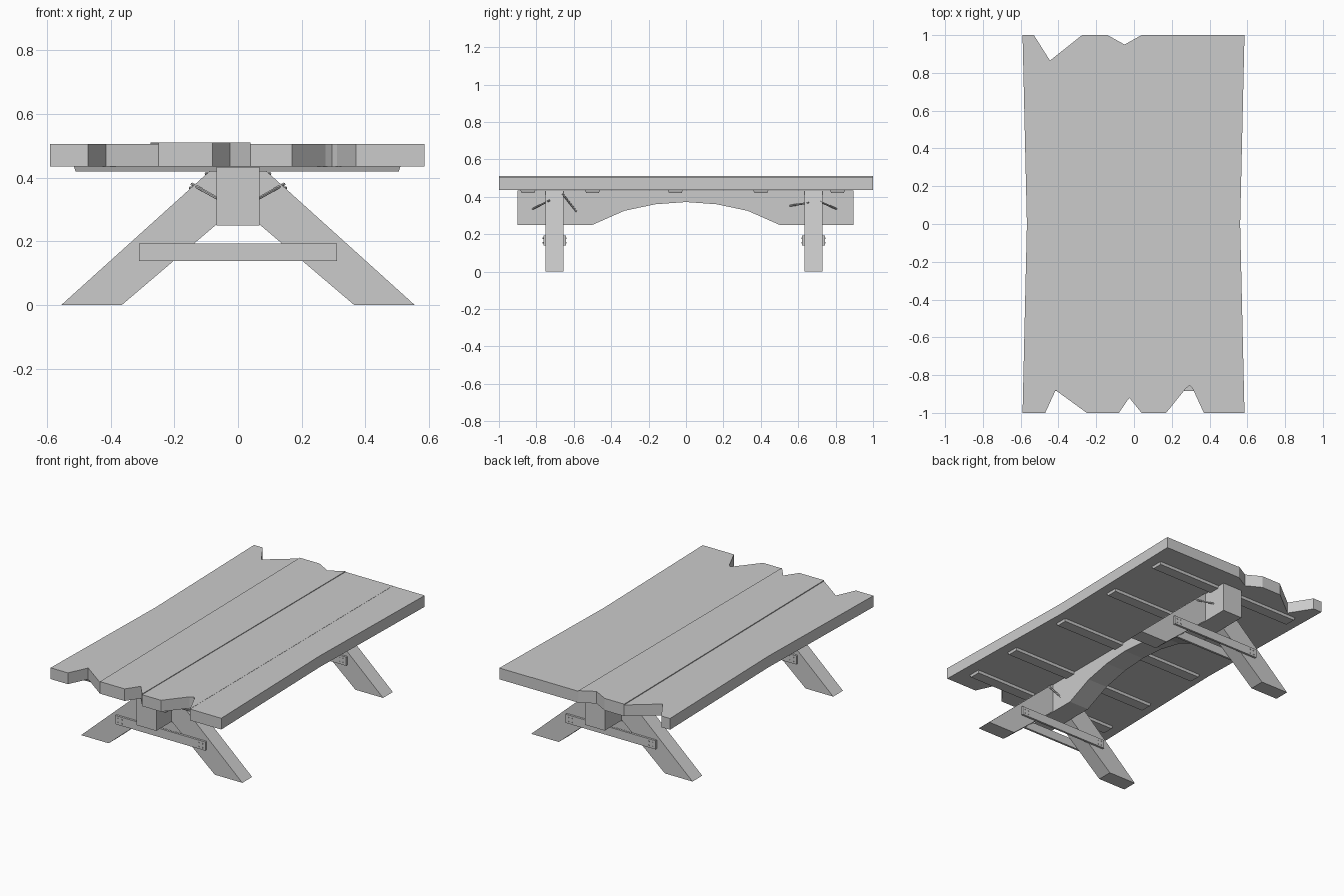
import bpy
import bmesh
from mathutils import Vector

if "Cube" in bpy.data.objects:
    bpy.data.objects.remove(bpy.data.objects["Cube"], do_unlink=True)

wood = bpy.data.materials.new("plain_grey_wood")
wood.use_nodes = True
grey = (0.6, 0.6, 0.6, 1)
wood.diffuse_color = grey
wood.node_tree.nodes["Principled BSDF"].inputs["Base Color"].default_value = grey


def finish(name, bm):
    bmesh.ops.recalc_face_normals(bm, faces=bm.faces)
    mesh = bpy.data.meshes.new(name)
    bm.to_mesh(mesh)
    bm.free()
    mesh.materials.append(wood)
    obj = bpy.data.objects.new(name, mesh)
    bpy.context.collection.objects.link(obj)
    return obj


def prism(name, outline, axis, lo, hi):
    """Extrude a 2D outline along one axis from lo to hi."""
    bm = bmesh.new()

    def place(p):
        co = list(p)
        co.insert(axis, lo)
        return bm.verts.new(co)

    face = bm.faces.new([place(p) for p in outline])
    new = bmesh.ops.extrude_face_region(bm, geom=[face])["geom"]
    move = Vector((0, 0, 0))
    move[axis] = hi - lo
    bmesh.ops.translate(bm, vec=move, verts=[g for g in new if isinstance(g, bmesh.types.BMVert)])
    return finish(name, bm)


def box(name, x, y, z):
    return prism(name, [(x[0], y[0]), (x[1], y[0]), (x[1], y[1]), (x[0], y[1])], 2, *z)


def rod(name, a, b, radius, sides=6):
    a, b = Vector(a), Vector(b)
    bm = bmesh.new()
    bmesh.ops.create_cone(bm, cap_ends=True, segments=sides, radius1=radius,
                          radius2=radius, depth=(b - a).length)
    turn = (b - a).to_track_quat("Z", "Y").to_matrix()
    bmesh.ops.rotate(bm, matrix=turn, verts=bm.verts)
    bmesh.ops.translate(bm, vec=(a + b) / 2, verts=bm.verts)
    return finish(name, bm)


# Tabletop boards with splintered ends
UNDER = 0.435
prism("board_far_left_edge", [
    (-0.59, -1), (-0.47, -1), (-0.415, -0.88), (-0.25, -1), (-0.275, 1),
    (-0.445, 0.865), (-0.53, 1), (-0.59, 1), (-0.567, 0)], 2, UNDER, 0.505)
prism("board_inner", [
    (-0.25, -1), (-0.08, -1), (-0.025, -0.92), (0.04, -1), (0.04, 1),
    (-0.05, 0.95), (-0.14, 1), (-0.275, 1)], 2, UNDER, 0.51)
prism("board_middle", [
    (0.04, -1), (0.17, -1), (0.275, -0.87), (0.295, -0.855), (0.31, -0.87),
    (0.37, -1), (0.365, 1), (0.04, 1)], 2, UNDER, 0.506)
prism("board_outer_edge", [
    (0.37, -1), (0.585, -1), (0.562, 0), (0.585, 1), (0.365, 1)], 2, UNDER, 0.505)

# Cleats under the boards, tapered downward
for i, y in enumerate((-0.845, -0.5, -0.057, 0.4, 0.81)):
    cleat = box(f"cleat_{i + 1}", (-0.515, 0.51), (y - 0.04, y + 0.04), (0.42, UNDER))
    for v in cleat.data.vertices:
        if v.co.z < 0.43:
            v.co.x *= 0.99
            v.co.y = y + (v.co.y - y) * 0.85

# Central beam with an arched underside
arch = [(0.5, 0.25), (0.33, 0.325), (0.165, 0.36)]
prism("arched_beam",
      [(-0.9, 0.433), (-0.9, 0.25)] + [(-y, z) for y, z in arch] + [(0, 0.372)]
      + arch[::-1] + [(0.895, 0.25), (0.895, 0.433)], 0, -0.068, 0.068)

# Splayed legs, braces and nail heads at each end
for end, y0, y1 in (("front", -0.75, -0.654), ("back", 0.633, 0.729)):
    for side, s in (("left", 1), ("right", -1)):
        prism(f"{end}_{side}_leg",
              [(s * x, z) for x, z in ((0.365, 0), (0.555, 0), (0.075, 0.433),
                                       (0.03, 0.433), (0.03, 0.285))], 1, y0, y1)
    for face, y, d in (("front", y0, -1), ("back", y1, 1)):
        edge = y + d * 0.013
        box(f"{end}_brace_{face}", (-0.31, 0.31), sorted((y, edge)), (0.139, 0.193))
        for s in (-1, 1):
            for x in (0.265, 0.29):
                for z in (0.153, 0.178):
                    rod(f"{end}_brace_nail", (s * x, edge - d * 0.004, z),
                        (s * x, edge + d * 0.003, z), 0.004)

# Slanted pegs joining the legs to the beam
pegs = [((0.145, -0.73, 0.38), (0.065, -0.82, 0.335)),
        ((0.1, -0.66, 0.415), (0.065, -0.585, 0.32)),
        ((0.15, 0.655, 0.368), (0.065, 0.555, 0.352)),
        ((0.14, 0.72, 0.372), (0.065, 0.805, 0.335))]
for i, (a, b) in enumerate(pegs):
    for side, s in (("left", 1), ("right", -1)):
        rod(f"peg_{side}_{i + 1}", (s * a[0], *a[1:]), (s * b[0], *b[1:]), 0.005)
